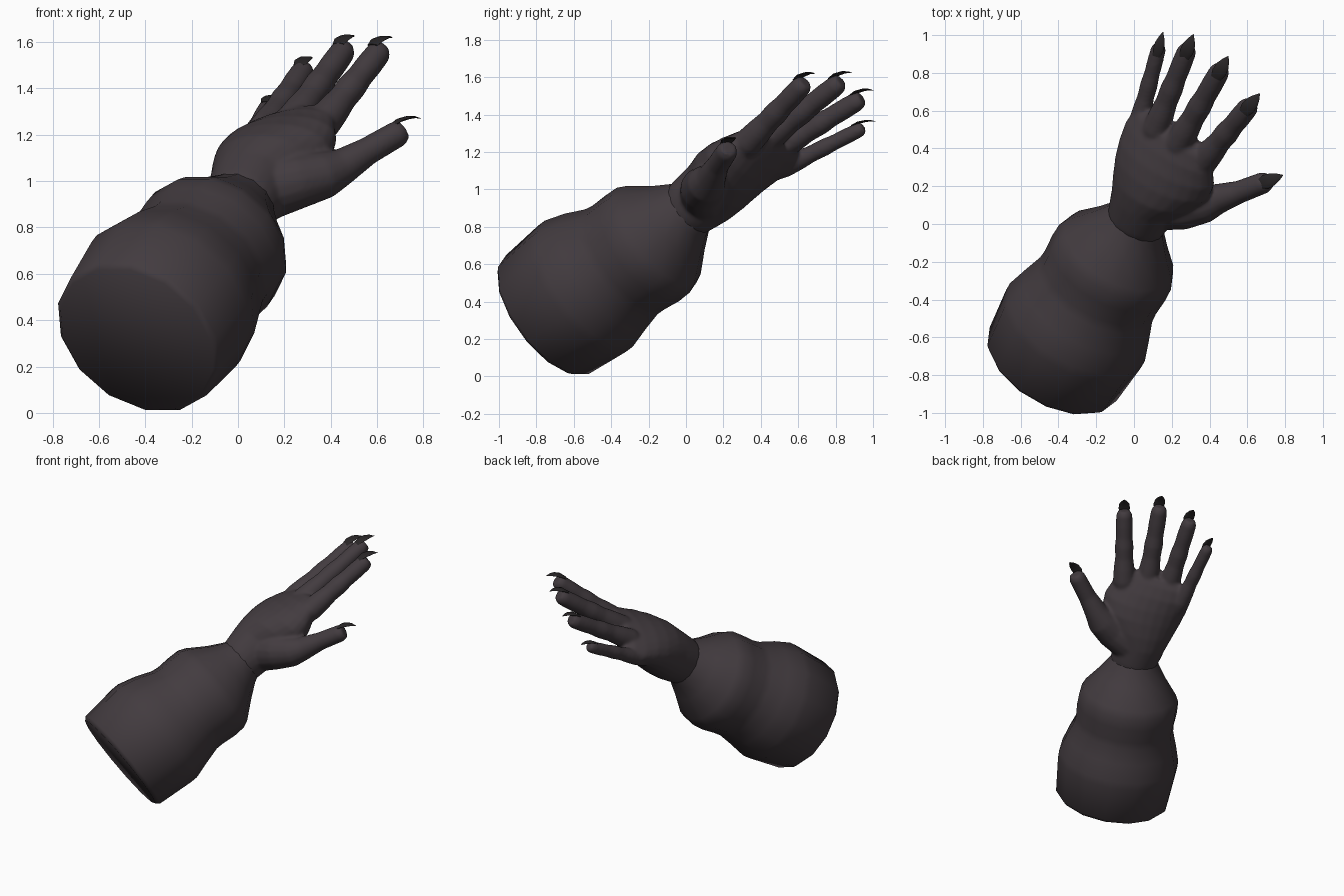
import bpy, bmesh, math
from mathutils import Vector

cube = bpy.data.objects.get("Cube")
if cube:
    bpy.data.objects.remove(cube, do_unlink=True)


def material(name, color):
    m = bpy.data.materials.new(name)
    m.use_nodes = True
    m.diffuse_color = color
    m.node_tree.nodes["Principled BSDF"].inputs["Base Color"].default_value = color
    return m


SKIN = material("dark plum grey", (0.055, 0.044, 0.05, 1))
CLAW = material("claw black", (0.022, 0.019, 0.02, 1))


def loft(bm, sections, sides):
    """Skin elliptical sections: (centre, side axis, up axis, half width, half height)."""
    rings = []
    for c, u, v, a, b in sections:
        angles = [math.tau * i / sides for i in range(sides)]
        rings.append([bm.verts.new(c + u * a * math.cos(t) + v * b * math.sin(t)) for t in angles])
    for r, s in zip(rings, rings[1:]):
        for i in range(sides):
            j = (i + 1) % sides
            bm.faces.new((r[i], r[j], s[j], s[i]))
    bm.faces.new(rings[0][::-1])
    bm.faces.new(rings[-1])


def tube(bm, points, radii, sides=16, flat=1.0):
    """Skin round sections along a path."""
    pts = [Vector(p) for p in points]
    sections = []
    for i, (p, r) in enumerate(zip(pts, radii)):
        d = (pts[min(i + 1, len(pts) - 1)] - pts[max(i - 1, 0)]).normalized()
        side = d.cross(Vector((0, 0, 1))).normalized()
        sections.append((p, side, side.cross(d), r, r * flat))
    loft(bm, sections, sides)


def finish(name, bm, mat, angle=50):
    bmesh.ops.recalc_face_normals(bm, faces=bm.faces)
    me = bpy.data.meshes.new(name)
    bm.to_mesh(me)
    bm.free()
    ob = bpy.data.objects.new(name, me)
    bpy.context.collection.objects.link(ob)
    me.materials.append(mat)
    bpy.ops.object.select_all(action='DESELECT')
    ob.select_set(True)
    bpy.context.view_layer.objects.active = ob
    bpy.ops.object.shade_smooth_by_angle(angle=math.radians(angle))
    return ob


# Forearm: wide faceted bands narrowing to the wrist (distance, radius, rise)
start = Vector((-0.43, -0.745, 0.328))
wrist = Vector((0.03, 0.05, 0.92))
axis = (wrist - start).normalized()
side = axis.cross(Vector((0, 0, 1))).normalized()
up = side.cross(axis)
profile = [(-0.02, 0.365, 0), (0.005, 0.388, 0), (0.26, 0.412, 0), (0.31, 0.412, 0),
           (0.43, 0.378, 0), (0.54, 0.342, -0.01), (0.59, 0.338, -0.015), (0.69, 0.345, -0.02),
           (0.77, 0.342, -0.02), (0.82, 0.32, -0.02), (0.94, 0.23, -0.01),
           (1.03, 0.172, 0), (1.11, 0.135, 0)]
bm = bmesh.new()
loft(bm, [(start + axis * t + up * h, side, up, r, r) for t, r, h in profile], 14)
finish("forearm", bm, SKIN)

# Palm: flattened loft from the wrist to the knuckles, rolled towards the little finger
# (distance, half width, half thickness, shift to the thumb side, shift to the back, roll)
along = Vector((0.313, 0.773, 0.552)).normalized()
across = Vector((0.80, -0.50, 0.32))
across = (across - along * across.dot(along)).normalized()
back = across.cross(along)
palm = [(-0.12, 0.14, 0.14, 0, 0, 0), (-0.03, 0.163, 0.163, 0, 0.005, 0),
        (0.1, 0.185, 0.178, 0, 0.01, 8), (0.2, 0.235, 0.182, 0.025, 0.012, 11),
        (0.3, 0.275, 0.168, 0.04, 0.01, 11), (0.39, 0.285, 0.145, 0.035, 0.01, 8),
        (0.48, 0.275, 0.113, 0.015, 0.01, 3), (0.56, 0.24, 0.075, 0, 0.01, 0),
        (0.60, 0.19, 0.035, 0, 0, 0)]
bm = bmesh.new()
sections = []
for s, a, b, w, n, roll in palm:
    c, k = math.cos(math.radians(roll)), math.sin(math.radians(roll))
    sections.append((wrist + along * s + across * w + back * n,
                     across * c - back * k, back * c + across * k, a, b))
loft(bm, sections, 24)

# Fingers: base, end and thickness; joints swell along the length
fingers = {
    "little": ((0.035, 0.57, 1.14), (0.133, 0.94, 1.325), 0.042),
    "ring": ((0.13, 0.54, 1.245), (0.285, 0.93, 1.48), 0.054),
    "middle": ((0.255, 0.46, 1.285), (0.46, 0.82, 1.57), 0.057),
    "index": ((0.39, 0.36, 1.28), (0.615, 0.63, 1.565), 0.057),
}
swell = [(-0.35, 1.0), (-0.1, 1.35), (0.1, 1.25), (0.28, 1.08), (0.45, 1.13),
         (0.6, 1.0), (0.78, 1.02), (0.96, 0.97), (1.03, 0.7)]
ends = {}
for name, (base, end, r) in fingers.items():
    a, b = Vector(base), Vector(end)
    tube(bm, [a.lerp(b, t) for t, k in swell], [r * k for t, k in swell])
    ends[name] = (b, (b - a).normalized(), r)

# Thumb with its fleshy mound
thumb = [(0.14, 0.1, 0.97), (0.27, 0.09, 1.005), (0.38, 0.11, 1.03), (0.45, 0.135, 1.062),
         (0.56, 0.17, 1.13), (0.69, 0.22, 1.205), (0.715, 0.23, 1.22)]
tube(bm, thumb, [0.135, 0.12, 0.103, 0.08, 0.061, 0.058, 0.044])
ends["thumb"] = (Vector(thumb[-1]), (Vector(thumb[-1]) - Vector(thumb[-3])).normalized(), 0.056)

# Blend palm and fingers into one skin
hand = finish("hand", bm, SKIN, 180)
remesh = hand.modifiers.new("blend", 'REMESH')
remesh.mode = 'VOXEL'
remesh.voxel_size = 0.011
remesh.use_smooth_shade = True
relax = hand.modifiers.new("relax", 'SMOOTH')
relax.factor = 0.5
relax.iterations = 7

# Claws: thin curved points on the top of each fingertip
for name, (end, d, r) in ends.items():
    flat = Vector((d.x, d.y, 0)).normalized()
    rise = Vector((0, 0, 1))
    path = [(-0.055, 0.02), (-0.02, 0.042), (0.02, 0.053), (0.05, 0.055), (0.08, 0.05)]
    bm = bmesh.new()
    tube(bm, [end + flat * f + rise * (z * r / 0.055) for f, z in path],
         [r * k for k in (0.5, 0.68, 0.6, 0.36, 0.03)], 10, 0.22)
    finish(name + "_claw", bm, CLAW, 60)
